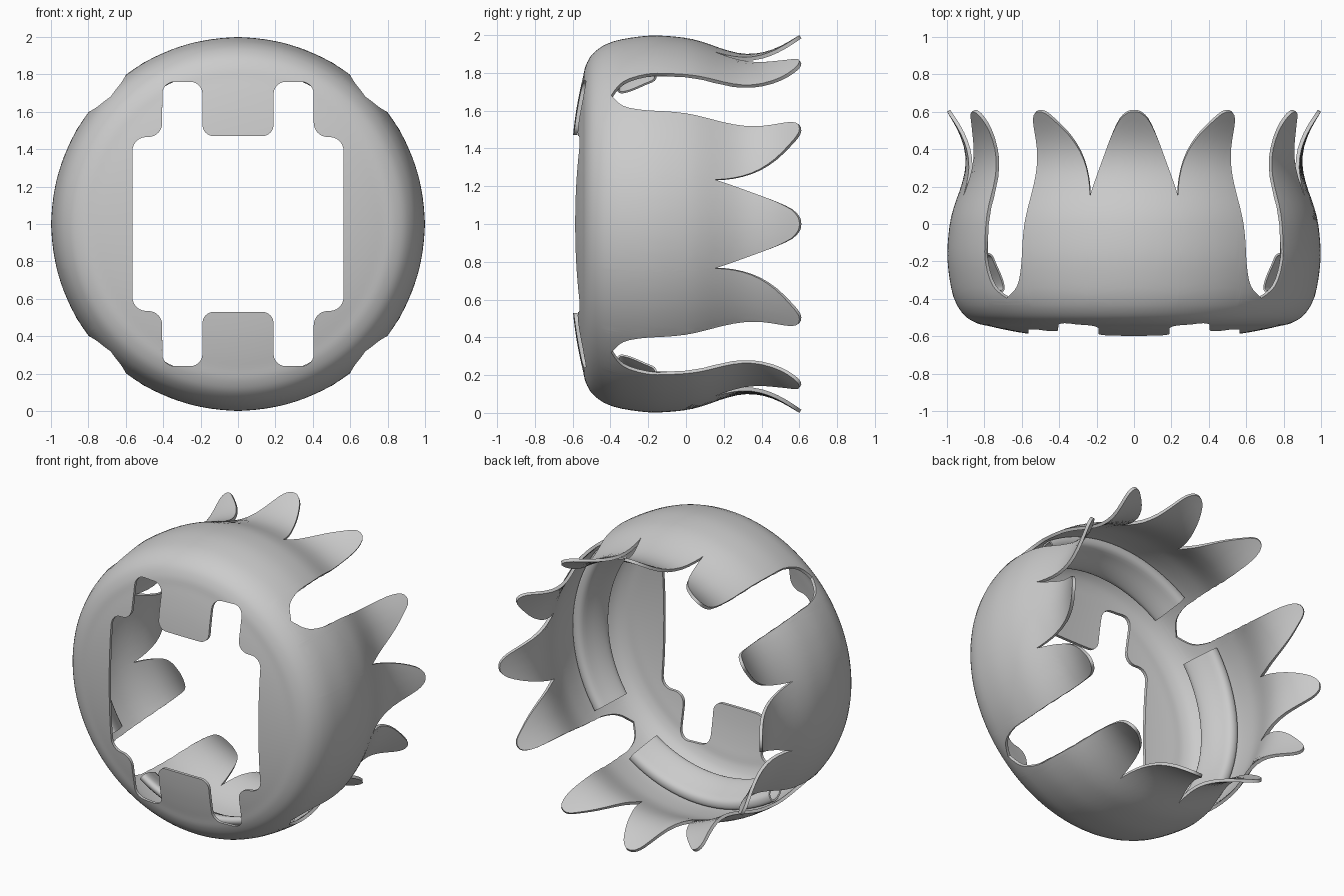
import bpy, bmesh
from math import sin, cos, radians, pi
from mathutils import Vector

if "Cube" in bpy.data.objects:
    bpy.data.objects.remove(bpy.data.objects["Cube"])

grey = bpy.data.materials.new("plain_grey")
grey.use_nodes = True
grey.diffuse_color = (0.6, 0.6, 0.6, 1)
grey.node_tree.nodes["Principled BSDF"].inputs["Base Color"].default_value = (0.6, 0.6, 0.6, 1)


def smooth_line(points, steps, closed=False):
    """Spline through 2D points."""
    pts = [Vector(p) for p in points]
    n = len(pts)
    pick = (lambda i: pts[i % n]) if closed else (lambda i: pts[max(0, min(n - 1, i))])
    out = []
    for i in range(n if closed else n - 1):
        a, b, c, d = (pick(i + k) for k in (-1, 0, 1, 2))
        for s in range(steps):
            t = s / steps
            out.append(0.5 * (2 * b + (c - a) * t + (2 * a - 5 * b + 4 * c - d) * t ** 2
                              + (3 * b - a - 3 * c + d) * t ** 3))
    return out if closed else out + [pts[-1]]


def polar(angle, radius, y):
    return (radius * sin(angle), y, 1 + radius * cos(angle))


def make_object(name, bm):
    mesh = bpy.data.meshes.new(name)
    bm.to_mesh(mesh)
    bm.free()
    mesh.materials.append(grey)
    obj = bpy.data.objects.new(name, mesh)
    bpy.context.collection.objects.link(obj)
    return obj


def skin(bm, columns, wrap_columns, wrap_rows):
    """Quads over a grid of points."""
    grid = [[bm.verts.new(p) for p in col] for col in columns]
    nc, nr = len(grid), len(grid[0])
    for i in range(nc if wrap_columns else nc - 1):
        for j in range(nr if wrap_rows else nr - 1):
            k, m = (i + 1) % nc, (j + 1) % nr
            bm.faces.new((grid[i][j], grid[k][j], grid[k][m], grid[i][m]))


def finish(obj):
    """Apply the modifiers, then smooth with sharp rims."""
    bpy.ops.object.select_all(action="DESELECT")
    obj.select_set(True)
    bpy.context.view_layer.objects.active = obj
    for mod in list(obj.modifiers):
        bpy.ops.object.modifier_apply(modifier=mod.name)
    bpy.ops.object.shade_smooth_by_angle(angle=radians(35))


def thicken(obj, amount):
    mod = obj.modifiers.new("wall", "SOLIDIFY")
    mod.thickness = amount
    mod.offset = -1


# Wall profile as (y, radius), from the front plate to the flared tips
profile = smooth_line([(-0.603, 0.38), (-0.598, 0.47), (-0.583, 0.59), (-0.565, 0.69),
                       (-0.547, 0.77), (-0.53, 0.84), (-0.49, 0.905), (-0.41, 0.958),
                       (-0.3, 0.985), (-0.16, 0.998), (0, 0.985), (0.1, 0.96),
                       (0.2, 0.925), (0.3, 0.902), (0.4, 0.907), (0.5, 0.942), (0.6, 1)], 4)


def wall_radius(y):
    for a, b in zip(profile, profile[1:]):
        if a.x <= y <= b.x:
            return a.y + (b.y - a.y) * (y - a.x) / (b.x - a.x)
    return profile[-1].y


# Rim of half a sector as (degrees, y): middle petal, side petal, gap
middle_petal = smooth_line([(0, 0.6), (1.2, 0.598), (2.5, 0.588), (4.6, 0.555), (7.2, 0.48),
                            (9.4, 0.4), (11.8, 0.3), (13.4, 0.22), (14.5, 0.15)], 2)
side_petal = smooth_line([(14.5, 0.15), (15, 0.21), (16.4, 0.3), (18.7, 0.39), (22, 0.475),
                          (26, 0.55), (28.3, 0.588), (30.2, 0.6), (32.2, 0.592), (33.6, 0.56),
                          (34.5, 0.5), (34.9, 0.4), (35.25, 0.3), (35.6, 0.2), (36, 0.1),
                          (36.5, 0), (36.8, -0.1), (37.1, -0.2), (38.6, -0.3),
                          (41, -0.355), (45, -0.396)], 2)
half = middle_petal[:-1] + side_petal
sector = [Vector((-p.x, p.y)) for p in half[:0:-1]] + half[:-1]

# Petal shell: four equal sectors around the y axis
front_rows = [p for p in profile if p.x < -0.42]
start, rows = front_rows[-1].x, 22
columns = []
for quarter in range(4):
    for p in sector:
        angle = radians(p.x + 90 * quarter)
        col = [polar(angle, q.y, q.x) for q in front_rows]
        for j in range(1, rows + 1):
            y = start + (p.y - start) * j / rows
            col.append(polar(angle, wall_radius(y), y))
        columns.append(col)
bm = bmesh.new()
skin(bm, columns, True, False)
shell = make_object("petal_shell", bm)
thicken(shell, 0.02)

# Front opening: a rounded outline with four slots
corner = [(0.565, 0.465, 0.075), (0.405, 0.465, 0.075), (0.405, 0.76, 0.065),
          (0.19, 0.76, 0.065), (0.19, 0.47, 0.06)]
outline = []
for sx, sz in ((1, 1), (-1, 1), (-1, -1), (1, -1)):
    part = [(x * sx, z * sz, r) for x, z, r in corner]
    outline += part if sx * sz > 0 else part[::-1]
bm = bmesh.new()
ring = []
for i, (x, z, r) in enumerate(outline):
    p = Vector((x, z))
    u = (Vector(outline[i - 1][:2]) - p).normalized()
    v = (Vector(outline[(i + 1) % len(outline)][:2]) - p).normalized()
    for s in range(7):
        t = s / 6 * pi / 2
        q = p + r * (u + v) - r * (v * cos(t) + u * sin(t))
        ring.append(bm.verts.new((q.x, -0.8, 1 + q.y)))
face = bm.faces.new(ring)
moved = bmesh.ops.extrude_face_region(bm, geom=[face])["geom"]
bmesh.ops.translate(bm, vec=(0, 0.4, 0), verts=[g for g in moved if isinstance(g, bmesh.types.BMVert)])
bmesh.ops.recalc_face_normals(bm, faces=bm.faces)
cutter = make_object("opening_cutter", bm)
cutter.hide_render = True
cut = shell.modifiers.new("opening", "BOOLEAN")
cut.operation = "DIFFERENCE"
cut.solver = "EXACT"
cut.object = cutter
finish(shell)
bpy.data.objects.remove(cutter)

# Hollow curved rails inside each sector, section as (y, radius)
section = smooth_line([(-0.155, 0.955), (-0.175, 0.974), (-0.25, 0.958), (-0.34, 0.895),
                       (-0.366, 0.858), (-0.345, 0.834), (-0.29, 0.848), (-0.22, 0.884),
                       (-0.165, 0.915)], 3, closed=True)
for name, turn in (("top_rail", 0), ("left_rail", 90), ("bottom_rail", 180), ("right_rail", 270)):
    bm = bmesh.new()
    skin(bm, [[polar(radians(turn + a), q.y, q.x) for q in section]
              for a in range(-34, 35, 2)], False, True)
    bmesh.ops.recalc_face_normals(bm, faces=bm.faces)
    rail = make_object(name, bm)
    thicken(rail, 0.011)
    finish(rail)
